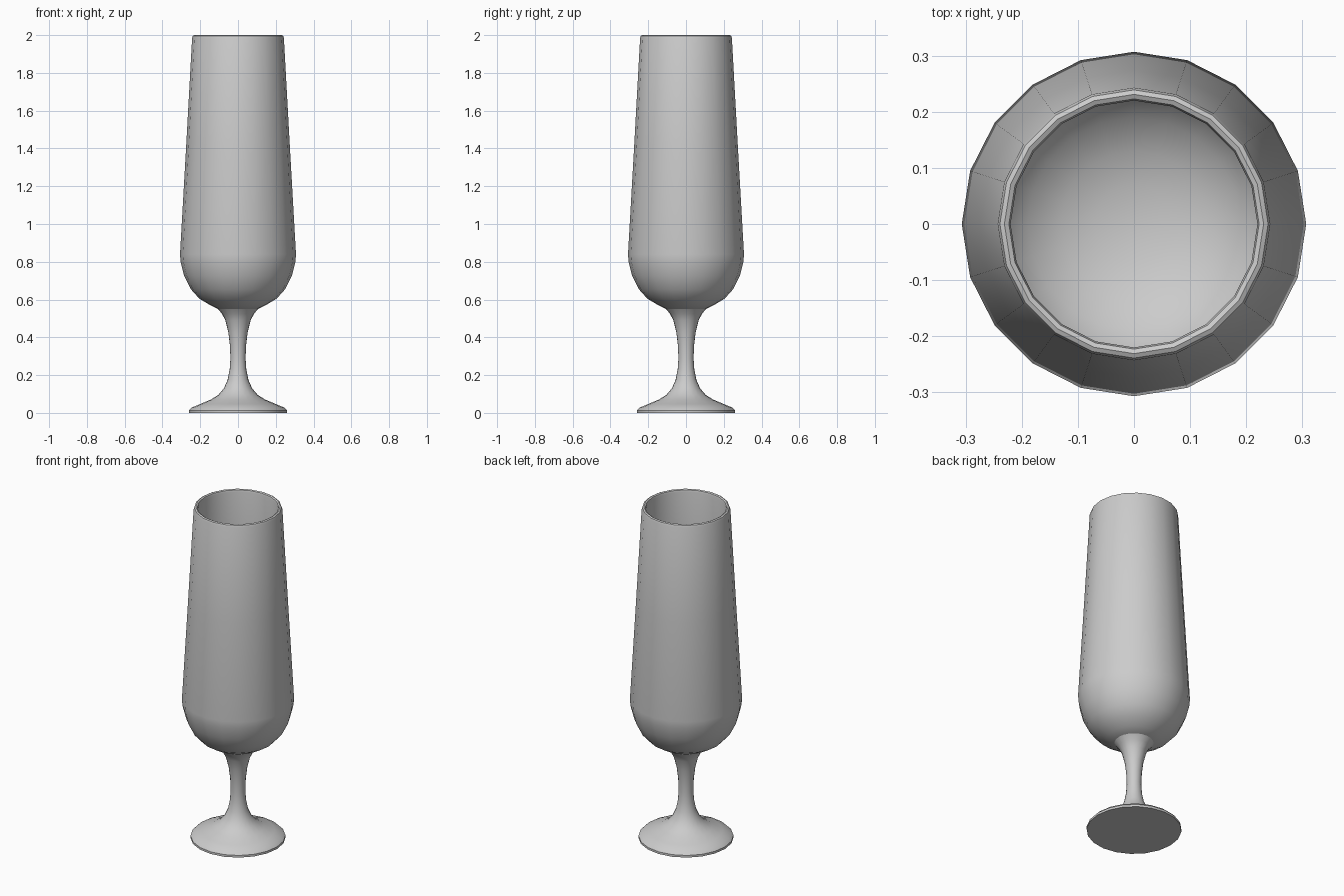
import bpy, bmesh, math

if "Cube" in bpy.data.objects:
    bpy.data.objects.remove(bpy.data.objects["Cube"])

SIDES = 20


def lathe(name, profile, angle):
    """Revolve (radius, z) points around z; radius 0 becomes a pole."""
    bm = bmesh.new()
    rings = []
    for r, z in profile:
        n = SIDES if r > 0 else 1
        rings.append([bm.verts.new((r * math.cos(math.tau * i / SIDES),
                                    r * math.sin(math.tau * i / SIDES), z)) for i in range(n)])
    for a, b in zip(rings, rings[1:]):
        for i in range(SIDES):
            j = (i + 1) % SIDES
            quad = [a[i % len(a)], a[j % len(a)], b[j % len(b)], b[i % len(b)]]
            bm.faces.new(list(dict.fromkeys(quad)))
    bmesh.ops.recalc_face_normals(bm, faces=bm.faces)
    mesh = bpy.data.meshes.new(name)
    bm.to_mesh(mesh)
    bm.free()
    ob = bpy.data.objects.new(name, mesh)
    bpy.context.collection.objects.link(ob)
    bpy.ops.object.select_all(action='DESELECT')
    ob.select_set(True)
    bpy.context.view_layer.objects.active = ob
    bpy.ops.object.shade_smooth_by_angle(angle=math.radians(angle))
    return ob


# Bowl: closed outer skin, rounded rim, inner skin
lathe("bowl", [
    (0, 0.545), (0.105, 0.55), (0.15, 0.572), (0.205, 0.605), (0.25, 0.655), (0.285, 0.725),
    (0.304, 0.80), (0.307, 0.84), (0.274, 1.42), (0.243, 1.985), (0.239, 1.996),
    (0.231, 2.0), (0.223, 1.996), (0.22, 1.985), (0.25, 1.42), (0.282, 0.84),
    (0.278, 0.80), (0.26, 0.735), (0.228, 0.675), (0.19, 0.632), (0.13, 0.598),
    (0.07, 0.582), (0, 0.575)], 40)

# Stem flaring into the foot
lathe("stem_and_foot", [
    (0, 0.0), (0.26, 0.0), (0.26, 0.013), (0.245, 0.028), (0.20, 0.047), (0.145, 0.07),
    (0.105, 0.095), (0.075, 0.13), (0.055, 0.175), (0.044, 0.23), (0.04, 0.29),
    (0.043, 0.36), (0.051, 0.425), (0.067, 0.49), (0.085, 0.525), (0.108, 0.552),
    (0, 0.553)], 40)
